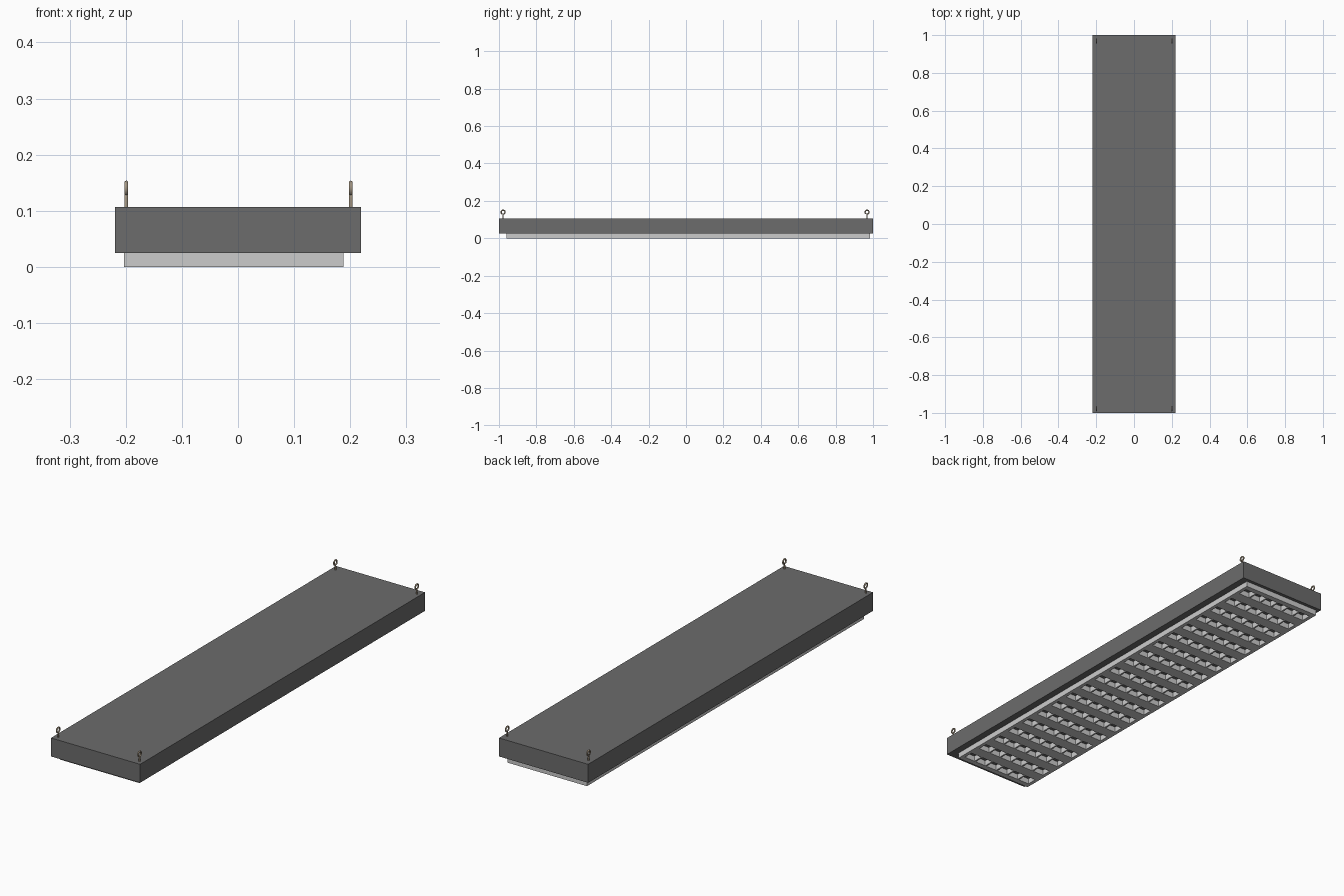
import bpy, bmesh, math

if "Cube" in bpy.data.objects:
    bpy.data.objects.remove(bpy.data.objects["Cube"])


def material(name, rgb):
    m = bpy.data.materials.new(name)
    m.diffuse_color = (*rgb, 1)
    m.use_nodes = True
    m.node_tree.nodes["Principled BSDF"].inputs["Base Color"].default_value = m.diffuse_color
    return m


def breaks(lo, hi, rim, count, bar):
    """Edge positions of a slotted strip: odd intervals are openings."""
    slot = (hi - lo - 2 * rim - (count - 1) * bar) / count
    out = [lo]
    for i in range(count):
        start = lo + rim + i * (slot + bar)
        out += [start, start + slot]
    return out + [hi]


dark = material("dark_grey", (0.15, 0.15, 0.15))
brass = material("dull_brass", (0.42, 0.34, 0.24))

# Housing
bpy.ops.mesh.primitive_cube_add(size=1, location=(0, 0, 0.066))
housing = bpy.context.object
housing.name = "housing"
housing.scale = (0.438, 2.0, 0.082)
housing.data.materials.append(dark)

# Slotted grille plate below the housing
xs = breaks(-0.203, 0.188, 0.016, 6, 0.007)
ys = breaks(-0.96, 0.985, 0.025, 20, 0.052)
bm = bmesh.new()
grid = [[bm.verts.new((x, y, 0)) for y in ys] for x in xs]
for i in range(len(xs) - 1):
    for j in range(len(ys) - 1):
        if not (i % 2 and j % 2):
            bm.faces.new((grid[i][j], grid[i + 1][j],
                          grid[i + 1][j + 1], grid[i][j + 1]))
mesh = bpy.data.meshes.new("grille")
bm.to_mesh(mesh)
bm.free()
grille = bpy.data.objects.new("grille", mesh)
bpy.context.collection.objects.link(grille)
solid = grille.modifiers.new("thickness", 'SOLIDIFY')
solid.thickness = 0.0255
solid.offset = 1


# Screw eyes for hanging, one near each corner
def screw_eye(name, x, y):
    z, r = 0.140, 0.0105
    pts = [(0, 0.100), (0, 0.123)]
    for k in range(21):
        a = math.radians(-90 + 330 * k / 20)
        pts.append((r * math.cos(a), z + r * math.sin(a)))
    curve = bpy.data.curves.new(name, 'CURVE')
    curve.dimensions = '3D'
    curve.bevel_depth = 0.0034
    curve.bevel_resolution = 2
    curve.use_fill_caps = True
    spline = curve.splines.new('POLY')
    spline.points.add(len(pts) - 1)
    for p, (py, pz) in zip(spline.points, pts):
        p.co = (0, py, pz, 1)
    curve.materials.append(brass)
    eye = bpy.data.objects.new(name, curve)
    eye.location = (x, y, 0)
    bpy.context.collection.objects.link(eye)


for side, x in (("left", -0.199), ("right", 0.201)):
    for end, y in (("front", -0.978), ("back", 0.968)):
        screw_eye(f"screw_eye_{end}_{side}", x, y)
